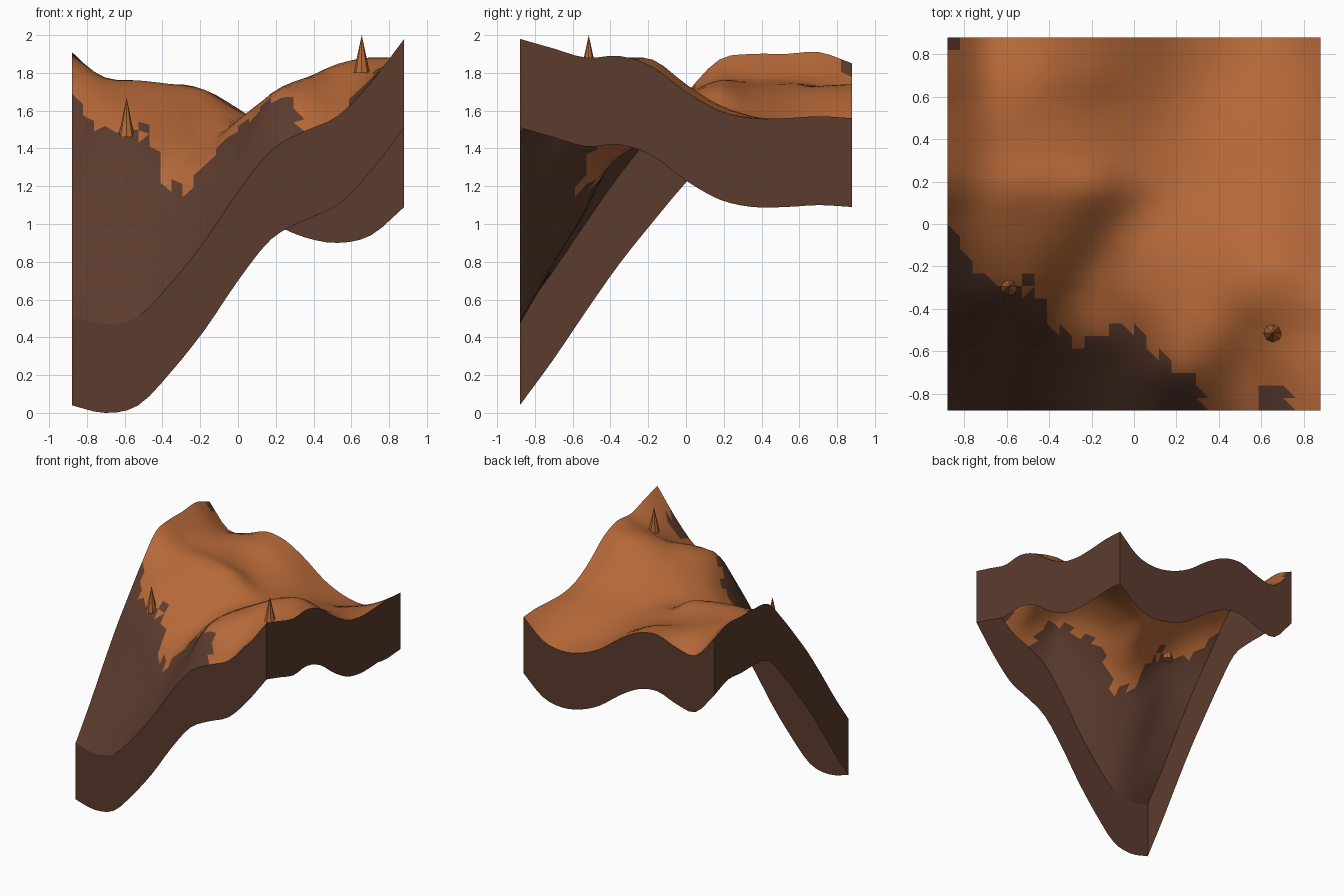
import bpy, bmesh, math

if "Cube" in bpy.data.objects:
    bpy.data.objects.remove(bpy.data.objects["Cube"])

HALF, CELLS, SKIRT = 0.88, 30, 0.47

# Heights in hundredths on a coarse lattice: rows front to back, columns -x to +x
HEIGHTS = [
    [51, 47, 51, 69, 91, 117, 139, 149, 157, 175, 198],
    [75, 78, 80, 93, 111, 136, 164, 167, 165, 178, 193],
    [101, 108, 108, 117, 131, 149, 169, 176, 175, 181, 188],
    [126, 139, 143, 136, 138, 155, 168, 177, 184, 187, 189],
    [148, 157, 158, 153, 146, 154, 165, 174, 183, 187, 183],
    [169, 169, 168, 166, 159, 155, 159, 166, 172, 174, 170],
    [187, 177, 176, 174, 171, 160, 156, 158, 161, 163, 160],
    [190, 177, 174, 171, 165, 158, 154, 153, 155, 157, 156],
    [190, 177, 174, 170, 165, 159, 152, 148, 149, 153, 156],
    [191, 174, 173, 173, 170, 161, 150, 143, 142, 148, 157],
    [185, 166, 168, 174, 171, 161, 148, 140, 137, 141, 156],
]
# Rock border: x and the y below which the ground is bare rock
BORDER = [(-0.88, 0.1), (-0.83, -0.08), (-0.7, -0.27), (-0.47, -0.3), (-0.38, -0.5),
          (-0.25, -0.57), (0, -0.47), (0.1, -0.6), (0.3, -0.75), (0.36, -0.9)]
# Separate rock patches: x, y, half width, half depth
PATCHES = [(-0.85, 0.85, 0.035, 0.035), (0.66, -0.82, 0.075, 0.05), (-0.49, -0.25, 0.025, 0.025)]


def make_material(name, color):
    mat = bpy.data.materials.new(name)
    mat.use_nodes = True
    mat.diffuse_color = (*color, 1)
    mat.node_tree.nodes["Principled BSDF"].inputs["Base Color"].default_value = (*color, 1)
    return mat


def make_object(name, bm, materials):
    mesh = bpy.data.meshes.new(name)
    bm.to_mesh(mesh)
    bm.free()
    for mat in materials:
        mesh.materials.append(mat)
    obj = bpy.data.objects.new(name, mesh)
    bpy.context.collection.objects.link(obj)
    return obj


def spline(values, t):
    """Smooth curve through evenly spaced values, t from 0 to 1."""
    last = len(values) - 1
    i = min(int(t * last), last - 1)
    f = t * last - i
    b, c = values[i], values[i + 1]
    a = values[i - 1] if i > 0 else 2 * b - c
    d = values[i + 2] if i + 2 <= last else 2 * c - b
    return b + f * (c - a + f * (2 * a - 5 * b + 4 * c - d + f * (3 * (b - c) + d - a))) / 2


def height(x, y):
    u, v = (x + HALF) / (2 * HALF), (y + HALF) / (2 * HALF)
    return spline([spline(row, u) for row in HEIGHTS], v) / 100


def is_rock(x, y):
    if any(abs(x - px) < w and abs(y - py) < d for px, py, w, d in PATCHES):
        return True
    for (x0, y0), (x1, y1) in zip(BORDER, BORDER[1:]):
        if x0 <= x < x1:
            tooth = 0.02 * math.sin(x * 53)
            return y < y0 + (y1 - y0) * (x - x0) / (x1 - x0) + tooth
    return False


sand = make_material("orange sand", (0.465, 0.14, 0.04))
rock = make_material("brown rock", (0.107, 0.044, 0.027))

# Ground sheet, rock or sand by place
bm = bmesh.new()
bmesh.ops.create_grid(bm, x_segments=CELLS, y_segments=CELLS, size=HALF)
for v in bm.verts:
    v.co.z = height(v.co.x, v.co.y)
bmesh.ops.triangulate(bm, faces=bm.faces)
for face in bm.faces:
    center = face.calc_center_median()
    face.material_index = int(is_rock(center.x, center.y))
    face.smooth = True
make_object("ground", bm, [sand, rock])

# Side walls hang from the rim and leave the underside open
bm = bmesh.new()
rim = [-HALF + 2 * HALF * i / CELLS for i in range(CELLS + 1)]
for side in (-HALF, HALF):
    for along_x in (True, False):
        points = [(r, side) if along_x else (side, r) for r in rim]
        top = [bm.verts.new((x, y, height(x, y))) for x, y in points]
        low = [bm.verts.new((x, y, max(0, height(x, y) - SKIRT))) for x, y in points]
        flip = (side > 0) == along_x
        for i in range(CELLS):
            quad = [low[i], low[i + 1], top[i + 1], top[i]]
            bm.faces.new(quad[::-1] if flip else quad)
make_object("side_walls", bm, [rock])

# Pointed spires
for name, x, y, base, tip in (("left_spire", -0.59, -0.295, 1.46, 1.67),
                              ("right_spire", 0.655, -0.515, 1.8, 2.0)):
    bm = bmesh.new()
    bmesh.ops.create_cone(bm, cap_ends=True, segments=8, radius1=0.043, radius2=0,
                          depth=tip - base)
    bmesh.ops.translate(bm, verts=bm.verts, vec=(x, y, (base + tip) / 2))
    make_object(name, bm, [sand])
